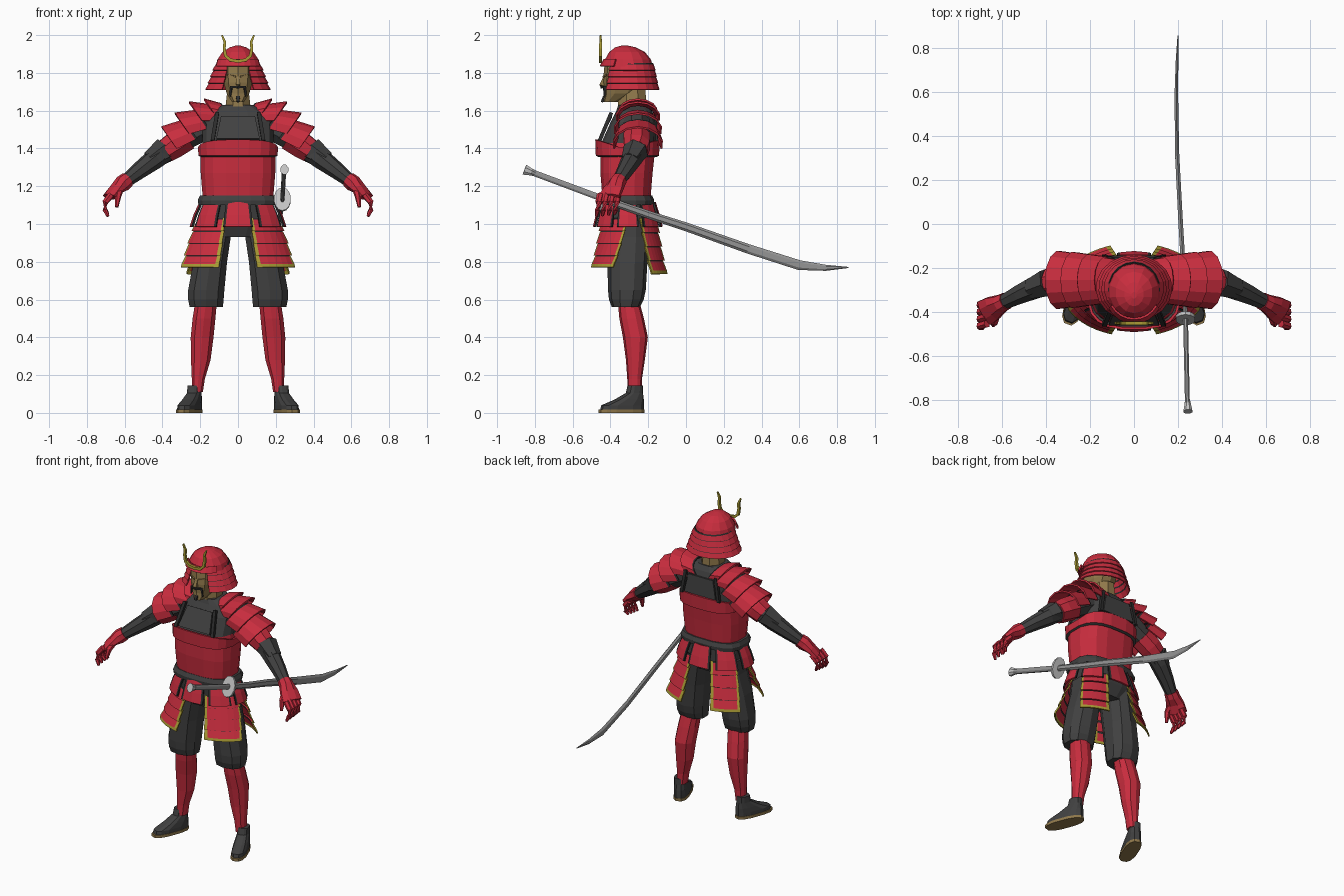
import bpy, bmesh, math
from mathutils import Vector

if "Cube" in bpy.data.objects:
    bpy.data.objects.remove(bpy.data.objects["Cube"])

def material(name, rgb):
    m = bpy.data.materials.new(name)
    m.diffuse_color = (*rgb, 1)
    m.use_nodes = True
    m.node_tree.nodes["Principled BSDF"].inputs["Base Color"].default_value = m.diffuse_color
    return m

MATS = [material("red lacquer", (0.58, 0.026, 0.048)),
        material("dark cloth", (0.052, 0.052, 0.052)),
        material("gold trim", (0.40, 0.33, 0.035)),
        material("tan", (0.28, 0.19, 0.07)),
        material("steel", (0.30, 0.30, 0.30)),
        material("pale steel", (0.55, 0.55, 0.55)),
        material("black", (0.025, 0.025, 0.025))]
RED, DARK, GOLD, TAN, STEEL, PALE, BLACK = range(7)

def loft(name, rings, bands, closed=True, edge=None, thick=0, mirror=False):
    """Skin a stack of rings; bands gives the colour of each band."""
    bm = bmesh.new()
    vs = [[bm.verts.new(p) for p in r] for r in rings]
    n = len(rings[0])
    cols = n if closed else n - 1
    for i in range(len(rings) - 1):
        for j in range(cols):
            k = (j + 1) % n
            f = bm.faces.new((vs[i][j], vs[i][k], vs[i + 1][k], vs[i + 1][j]))
            f.material_index = bands[min(i, len(bands) - 1)]
            if edge is not None and j in (0, cols - 1):
                f.material_index = edge
    if closed and not thick:
        bm.faces.new(vs[0]).material_index = bands[0]
        bm.faces.new(vs[-1]).material_index = bands[-1]
    bmesh.ops.recalc_face_normals(bm, faces=bm.faces)
    me = bpy.data.meshes.new(name)
    bm.to_mesh(me)
    bm.free()
    for m in MATS:
        me.materials.append(m)
    ob = bpy.data.objects.new(name, me)
    bpy.context.collection.objects.link(ob)
    if thick:
        s = ob.modifiers.new("Solidify", "SOLIDIFY")
        s.thickness, s.offset = thick, 0
    if mirror:
        ob.modifiers.new("Mirror", "MIRROR")
    return ob

def oval(cx, cy, z, rx, ry, n=12, p=1.0):
    """Rounded-box ring; p below 1 squares it off."""
    pts = []
    for i in range(n):
        a = 2 * math.pi * (i + 0.5) / n
        c, s = math.cos(a), math.sin(a)
        pts.append((cx + rx * math.copysign(abs(c) ** p, c),
                    cy + ry * math.copysign(abs(s) ** p, s), z))
    return pts

def arc(cy, rx, ry, z, angles):
    """Part of an oval, angles in degrees measured from the front."""
    return [(rx * math.sin(math.radians(a)), cy - ry * math.cos(math.radians(a)), z) for a in angles]

def span(a0, a1, n):
    return [a0 + (a1 - a0) * i / n for i in range(n + 1)]

def tube(name, pts, radii, bands, n=8, mirror=False):
    """Loft along a path; each radius is a number or (sideways, upward)."""
    pts = [Vector(p) for p in pts]
    rings = []
    for i, p in enumerate(pts):
        t = (pts[min(i + 1, len(pts) - 1)] - pts[max(i - 1, 0)]).normalized()
        side = t.cross(Vector((0, 0, 1))).normalized()
        up = side.cross(t)
        r = radii[i]
        a, b = r if isinstance(r, tuple) else (r, r)
        rings.append([p + side * a * math.cos(w) + up * b * math.sin(w)
                      for w in (2 * math.pi * (j + 0.5) / n for j in range(n))])
    return loft(name, rings, bands, mirror=mirror)

# Torso: z, half width, front y, back y
body = [(.93, .12, -.40, -.21), (1.0, .18, -.43, -.18), (1.1, .185, -.44, -.18), (1.15, .19, -.445, -.185),
        (1.27, .2, -.455, -.175), (1.36, .2, -.455, -.165), (1.43, .19, -.45, -.155),
        (1.54, .19, -.40, -.16), (1.6, .15, -.37, -.18), (1.63, .085, -.36, -.2)]
loft("torso", [oval(0, (f + b) / 2, z, rx, (b - f) / 2, 16, .7) for z, rx, f, b in body],
     [DARK, DARK, DARK, RED, RED, RED, DARK])
loft("belt", [oval(0, -.312, z, r, r - .07, 16, .7) for z, r in ((1.1, .212), (1.125, .216), (1.15, .205))], [DARK])
# Flared breastplate rim, arched at front and back
rim = []
for grow, low, rise in ((.002, 1.36, 0), (.014, 1.365, 0), (.016, 1.385, .06)):
    rim.append([(x, y, low + rise * abs((y + .31) / .16) ** .8)
                for x, y, z in oval(0, -.31, 0, .192 + grow, .15 + grow, 20, .7)])
loft("breastplate_rim", rim, [DARK, RED], thick=.012)
# Raised chest and back plates with straps
for nm, y0, y1 in (("chest", -.458, -.395), ("back", -.15, -.158)):
    loft(nm + "_plate", [[(-.115, y0, 1.45), (.115, y0, 1.45)], [(-.09, y1, 1.57), (.09, y1, 1.57)]],
         [DARK], closed=False, thick=.012)
    loft(nm + "_strap", [[(.125, y0, 1.44), (.145, y0, 1.44)], [(.1, y1, 1.59), (.12, y1, 1.59)]],
         [BLACK], closed=False, thick=.02, mirror=True)

# Head, neck and mask
loft("neck", [oval(0, -.285, 1.59, .075, .085, 8), oval(0, -.285, 1.72, .06, .075, 8)], [TAN])
loft("face", [oval(0, cy, z, rx, ry, 10, .85) for z, rx, cy, ry in
              ((1.645, .032, -.40, .038), (1.69, .062, -.345, .09), (1.75, .08, -.325, .115),
               (1.86, .085, -.32, .11))], [TAN])
tube("nose", [(0, -.425, 1.79), (0, -.447, 1.735), (0, -.44, 1.72)], [.01, .016, .012], [TAN], 4)
tube("moustache", [(0, -.448, 1.725), (.035, -.432, 1.725), (.042, -.43, 1.675)], [.009, .009, .005],
     [BLACK], 4, True)
tube("chin_tuft", [(0, -.43, 1.672), (0, -.446, 1.645)], [.016, .008], [BLACK], 4)
tube("brow", [(.012, -.438, 1.78), (.055, -.418, 1.79)], [.006, .005], [TAN], 4, True)

# Helmet dome and flared neck guard
loft("helmet_dome", [oval(0, cy, z, rx, ry, 14) for z, rx, ry, cy in
                     ((1.835, .122, .128, -.305), (1.87, .112, .122, -.307), (1.91, .085, .095, -.312),
                      (1.935, .045, .055, -.32), (1.945, .012, .015, -.325))], [RED])
loft("helmet_brim", [arc(-.31, .118, .122, 1.872, span(-60, 60, 8)),
                     arc(-.31, .13, .142, 1.835, span(-60, 60, 8))], [RED], closed=False, thick=.01)
for k in range(4):
    z, r, q = 1.85 - .034 * k, .116 + .0125 * k, .118 + .007 * k
    ang = span(26 + k, 334 - k, 16)
    loft("neck_guard_%d" % k, [arc(-.292, r - .004, q - .004, z, ang), arc(-.292, r, q, z - .008, ang),
                               arc(-.292, r + .018, q + .01, z - .037, ang)], [BLACK, RED],
         closed=False, thick=.007)
tube("crest", [(0, -.452, 1.862), (.04, -.452, 1.868), (.066, -.452, 1.89), (.073, -.452, 1.93),
               (.07, -.452, 1.965), (.085, -.452, 2.0)], [.012, .012, .012, .011, .01, .006], [GOLD], 4, True)

# Shoulder guards: overlapping arched plates (inner apex, outer apex, half depth, drop)
for k, (x0, z0, x1, z1, w, h) in enumerate(((.09, 1.635, .18, 1.66, .10, .075), (.15, 1.63, .26, 1.645, .115, .095),
                                            (.22, 1.6, .335, 1.585, .125, .105), (.285, 1.55, .405, 1.512, .13, .11))):
    rings = []
    for t, shrink in ((0, .85), (.1, .88), (1, 1)):
        x, z = x0 + (x1 - x0) * t, z0 + (z1 - z0) * t
        ring = []
        for a in span(-105, 105, 8):
            a = math.radians(a)
            d = h * shrink * (1 - math.cos(a))
            ring.append((x - .58 * d, -.255 + w * shrink * math.sin(a), z - .82 * d))
        rings.append(ring)
    loft("shoulder_guard_%d" % k, rings, [BLACK, RED], closed=False, thick=.01, mirror=True)

# Arms and gloves
tube("arm", [(.15, -.26, 1.53), (.27, -.26, 1.46), (.37, -.262, 1.395), (.44, -.285, 1.345), (.52, -.32, 1.285),
             (.605, -.362, 1.218)], [.075, .068, .058, .056, .046, .034], [DARK], 8, True)
tube("upper_arm_band", [(.27, -.26, 1.46), (.34, -.26, 1.415), (.385, -.265, 1.385)], [.076, .074, .066], [RED], 8, True)
tube("elbow_guard", [(.39, -.265, 1.39), (.47, -.295, 1.335)], [.07, .05], [DARK], 6, True)
tube("glove", [(.585, -.352, 1.235), (.61, -.365, 1.215), (.645, -.385, 1.185), (.68, -.405, 1.145)],
     [.042, .045, (.06, .03), (.065, .022)], [RED], 8, True)
for k in range(4):
    y = -.455 + .032 * k
    tube("finger_%d" % k, [(.67, y, 1.155), (.703, y - .008, 1.115), (.704, y - .014, 1.075), (.688, y - .02, 1.04 + .004 * k)],
         [.018, .017, .014, .008], [RED], 6, True)
tube("thumb", [(.625, -.40, 1.19), (.635, -.445, 1.15), (.642, -.462, 1.09)], [.022, .018, .009], [RED], 6, True)

# Legs: z, centre x, centre y, half width, half depth
def leg(name, rows, bands, n=10):
    loft(name, [oval(cx, cy, z, rx, ry, n, .85) for z, cx, cy, rx, ry in rows], bands, mirror=True)

leg("trouser", [(1.02, .1, -.305, .095, .115), (.93, .12, -.305, .085, .11), (.8, .147, -.31, .093, .106),
                (.65, .168, -.313, .1, .1), (.6, .17, -.316, .098, .092), (.56, .168, -.318, .092, .075)], [DARK])
leg("shin_guard", [(.58, .17, -.302, .06, .058), (.5, .18, -.288, .063, .065), (.4, .19, -.268, .063, .066),
                   (.28, .197, -.268, .054, .05), (.18, .21, -.272, .036, .039), (.11, .215, -.272, .03, .037)], [RED])

# Feet turned outwards: z, back, front, half width along the foot axis
def foot(name, rows, col):
    rings = []
    s, c = math.sin(math.radians(21)), math.cos(math.radians(21))
    for z, b, f, w in rows:
        rings.append([(.212 + l * s + v * c, -.222 - l * c + v * s, z)
                      for v, l, _ in oval(0, (b + f) / 2, 0, w, (f - b) / 2, 12, .75)])
    loft(name, rings, [col], mirror=True)

foot("sandal_sole", [(0, 0, .255, .048), (.018, 0, .255, .048)], TAN)
foot("foot", [(.018, .003, .245, .045), (.04, .003, .24, .045), (.07, .005, .165, .042),
              (.105, .01, .1, .036), (.145, .01, .09, .035)], DARK)

# Skirt: hanging thigh panels built as stepped strips with gold borders
def skirt_panel(name, a_in, a_top, a_bot, z0, z1):
    rings, bands, lames = [], [], 4
    for k in range(lames):
        for t, step, col in ((k / lames, 0, BLACK), ((k + .13) / lames, .002, RED), ((k + 1) / lames, .012, RED)):
            if k == lames - 1 and t == 1:
                t = .94
            rings.append((t, step))
            bands.append(col)
    rings.append((1, .012))
    bands[-1] = GOLD
    pts = []
    for t, step in rings:
        a1 = a_top + (a_bot - a_top) * t
        e = math.copysign(4, a1 - a_in)
        ang = [a_in] + span(a_in + e, a1 - e, 5) + [a1]
        pts.append(arc(-.3, .205 + .11 * t + step, .142 + .055 * t + step, z0 + (z1 - z0) * t, ang))
    loft(name, pts, bands, closed=False, edge=GOLD, thick=.009, mirror=True)

skirt_panel("front_thigh_panel", 18, 87, 66, 1.03, .77)
skirt_panel("back_thigh_panel", 161, 112, 124, 1.03, .735)

# Short flared plates below the belt
for k in range(8):
    a = 45 * k
    ang = [a - 18, a - 15, a, a + 15, a + 18]
    loft("waist_plate_%d" % k, [arc(-.308, .2, .143, 1.115, ang), arc(-.308, .232, .165, 1.045, ang),
                                arc(-.308, .252, .18, .985, ang)], [RED], closed=False, edge=BLACK, thick=.01)

# Sword carried at the left hip
tube("sword_blade", [(.235, -.43, 1.13), (.225, -.2, 1.05), (.213, 0, .985), (.196, .33, .868), (.193, .6, .782),
                     (.196, .74, .768), (.2, .86, .77)],
     [(.011, .019), (.012, .021), (.012, .023), (.011, .025), (.009, .026), (.007, .016), (.002, .003)], [STEEL], 6)
tube("sword_grip", [(.235, -.43, 1.13), (.243, -.80, 1.268), (.245, -.82, 1.275), (.246, -.855, 1.288)],
     [(.012, .018), (.012, .017), (.015, .02), (.022, .03)], [STEEL, STEEL, PALE], 8)
tube("sword_guard", [(.235, -.437, 1.133), (.235, -.422, 1.127)], [(.045, .066)] * 2, [PALE], 14)
